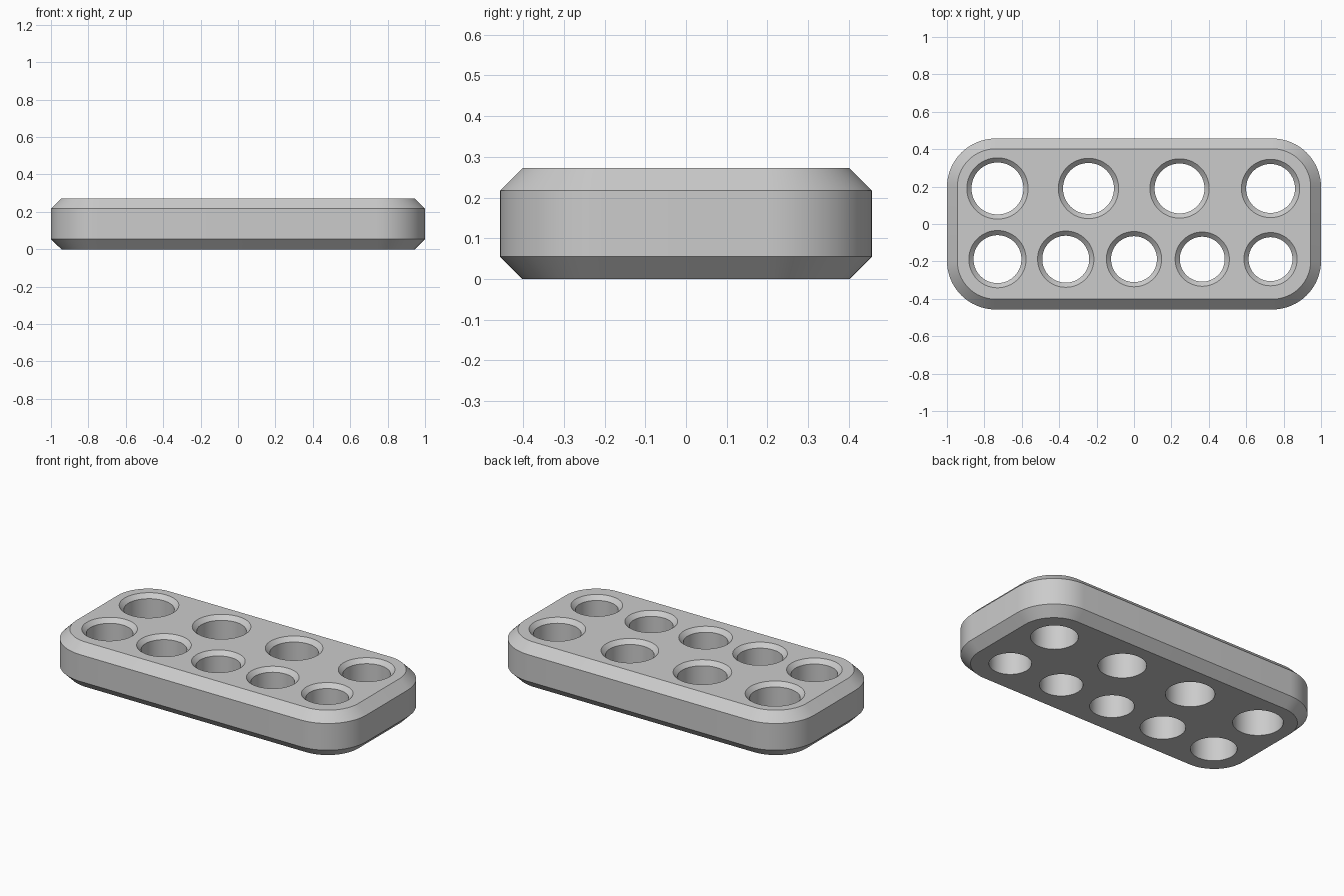
import bpy
import bmesh
import math

if "Cube" in bpy.data.objects:
    bpy.data.objects.remove(bpy.data.objects["Cube"], do_unlink=True)

HALF_X, HALF_Y, HEIGHT = 1.0, 0.457, 0.272
CORNER, BEVEL, RIM = 0.26, 0.055, 0.025

grey = bpy.data.materials.new("light grey")
grey.use_nodes = True
colour = (0.6, 0.6, 0.6, 1)
grey.diffuse_color = colour
grey.node_tree.nodes["Principled BSDF"].inputs["Base Color"].default_value = colour


def rounded_ring(inset, z, steps=16):
    """Rounded rectangle outline, moved inwards by inset."""
    radius = CORNER - inset
    points = []
    for quarter, (sx, sy) in enumerate([(1, 1), (-1, 1), (-1, -1), (1, -1)]):
        for i in range(steps + 1):
            a = (quarter + i / steps) * math.pi / 2
            points.append((sx * (HALF_X - CORNER) + radius * math.cos(a),
                           sy * (HALF_Y - CORNER) + radius * math.sin(a), z))
    return points


def circle_ring(x, y, radius, z, steps=64):
    return [(x + radius * math.cos(2 * math.pi * i / steps),
             y + radius * math.sin(2 * math.pi * i / steps), z) for i in range(steps)]


def add_loft(bm, rings):
    """Closed solid through a stack of matching rings."""
    loops = [[bm.verts.new(p) for p in ring] for ring in rings]
    for low, high in zip(loops, loops[1:]):
        for i in range(len(low)):
            j = (i + 1) % len(low)
            bm.faces.new((low[i], low[j], high[j], high[i]))
    bm.faces.new(loops[0][::-1])
    bm.faces.new(loops[-1])


def make_object(name, bm):
    mesh = bpy.data.meshes.new(name)
    bm.to_mesh(mesh)
    bm.free()
    mesh.materials.append(grey)
    obj = bpy.data.objects.new(name, mesh)
    bpy.context.collection.objects.link(obj)
    return obj


# Rounded block, bevelled along the top and bottom
bm = bmesh.new()
add_loft(bm, [rounded_ring(BEVEL, 0), rounded_ring(0, BEVEL),
              rounded_ring(0, HEIGHT - BEVEL), rounded_ring(BEVEL, HEIGHT)])
holder = make_object("holder_block", bm)

# Through holes shrinking in size, each flared at the top
centres = [(-0.73 + 1.46 * i / 3, 0.19) for i in range(4)]
centres += [(-0.73 + 1.46 * i / 4, -0.188) for i in range(5)]
bm = bmesh.new()
for i, (x, y) in enumerate(centres):
    r = 0.139 - 0.0027 * i
    add_loft(bm, [circle_ring(x, y, r, -0.1),
                  circle_ring(x, y, r, HEIGHT - RIM),
                  circle_ring(x, y, r + RIM + 0.02, HEIGHT + 0.02)])
cutter = make_object("hole_cutter", bm)
cutter.hide_render = True

cut = holder.modifiers.new("holes", 'BOOLEAN')
cut.operation = 'DIFFERENCE'
cut.solver = 'EXACT'
cut.object = cutter

bpy.ops.object.select_all(action='DESELECT')
holder.select_set(True)
bpy.context.view_layer.objects.active = holder
bpy.ops.object.modifier_apply(modifier=cut.name)
bpy.data.objects.remove(cutter, do_unlink=True)
bpy.ops.object.shade_smooth_by_angle(angle=math.radians(30))
